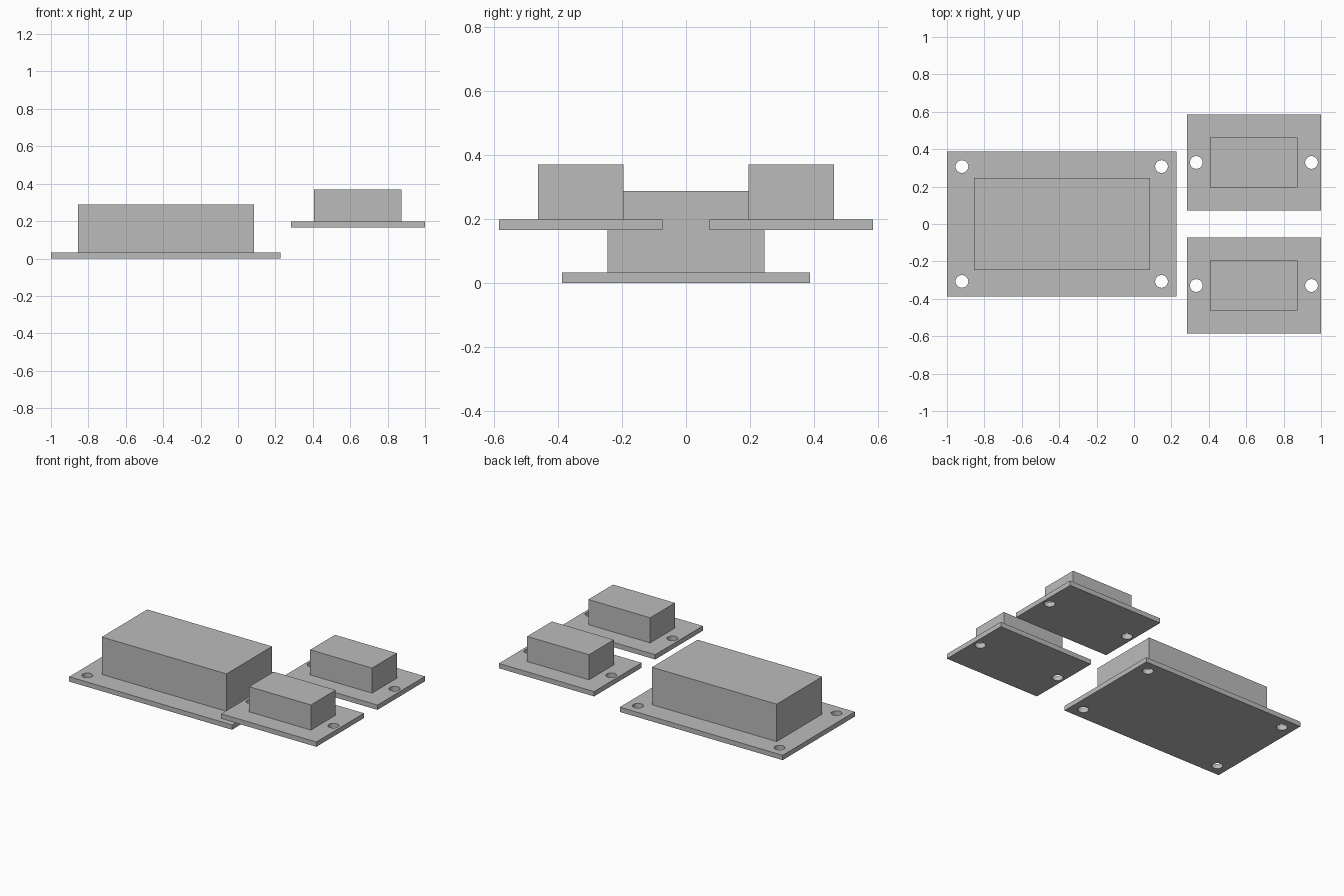
import bpy
import bmesh
from mathutils import Matrix, Vector

default = bpy.data.objects.get("Cube")
if default:
    bpy.data.objects.remove(default, do_unlink=True)

grey = bpy.data.materials.new("plain grey")
grey.use_nodes = True
colour = (0.5, 0.5, 0.5, 1)
grey.diffuse_color = colour
grey.node_tree.nodes["Principled BSDF"].inputs["Base Color"].default_value = colour

HOLE_RADIUS = 0.034


def finish(name, bm):
    mesh = bpy.data.meshes.new(name)
    bm.to_mesh(mesh)
    bm.free()
    mesh.materials.append(grey)
    obj = bpy.data.objects.new(name, mesh)
    bpy.context.collection.objects.link(obj)
    return obj


def box(name, low, high):
    low, high = Vector(low), Vector(high)
    bm = bmesh.new()
    size = Matrix.Diagonal((*(high - low), 1))
    bmesh.ops.create_cube(bm, size=1, matrix=Matrix.Translation((low + high) / 2) @ size)
    return finish(name, bm)


def drill(plate, points):
    # Cut vertical screw holes right through a plate
    bm = bmesh.new()
    for x, y in points:
        bmesh.ops.create_cone(bm, cap_ends=True, segments=32, radius1=HOLE_RADIUS,
                              radius2=HOLE_RADIUS, depth=1, matrix=Matrix.Translation((x, y, 0.1)))
    cutter = finish("hole_cutter", bm)
    cutter.hide_render = True
    cut = plate.modifiers.new("screw holes", "BOOLEAN")
    cut.operation = "DIFFERENCE"
    cut.solver = "EXACT"
    cut.object = cutter
    bpy.context.view_layer.objects.active = plate
    bpy.ops.object.modifier_apply(modifier=cut.name)
    bpy.data.objects.remove(cutter, do_unlink=True)
    plate.select_set(True)
    bpy.ops.object.shade_smooth_by_angle()
    plate.select_set(False)


bpy.ops.object.select_all(action="DESELECT")

# Large block on its four-hole mounting plate
large_plate = box("large_plate", (-1, -0.388, 0), (0.227, 0.388, 0.033))
drill(large_plate, [(x, y) for x in (-0.92, 0.147) for y in (-0.307, 0.307)])
box("large_block", (-0.855, -0.245, 0.033), (0.085, 0.245, 0.288))

# Two raised small blocks, each on a two-hole plate
for side, y in (("front", -0.329), ("back", 0.329)):
    plate = box(f"{side}_small_plate", (0.283, y - 0.256, 0.166), (1, y + 0.256, 0.199))
    drill(plate, [(0.333, y), (0.949, y)])
    box(f"{side}_small_block", (0.407, y - 0.133, 0.199), (0.873, y + 0.133, 0.37))
